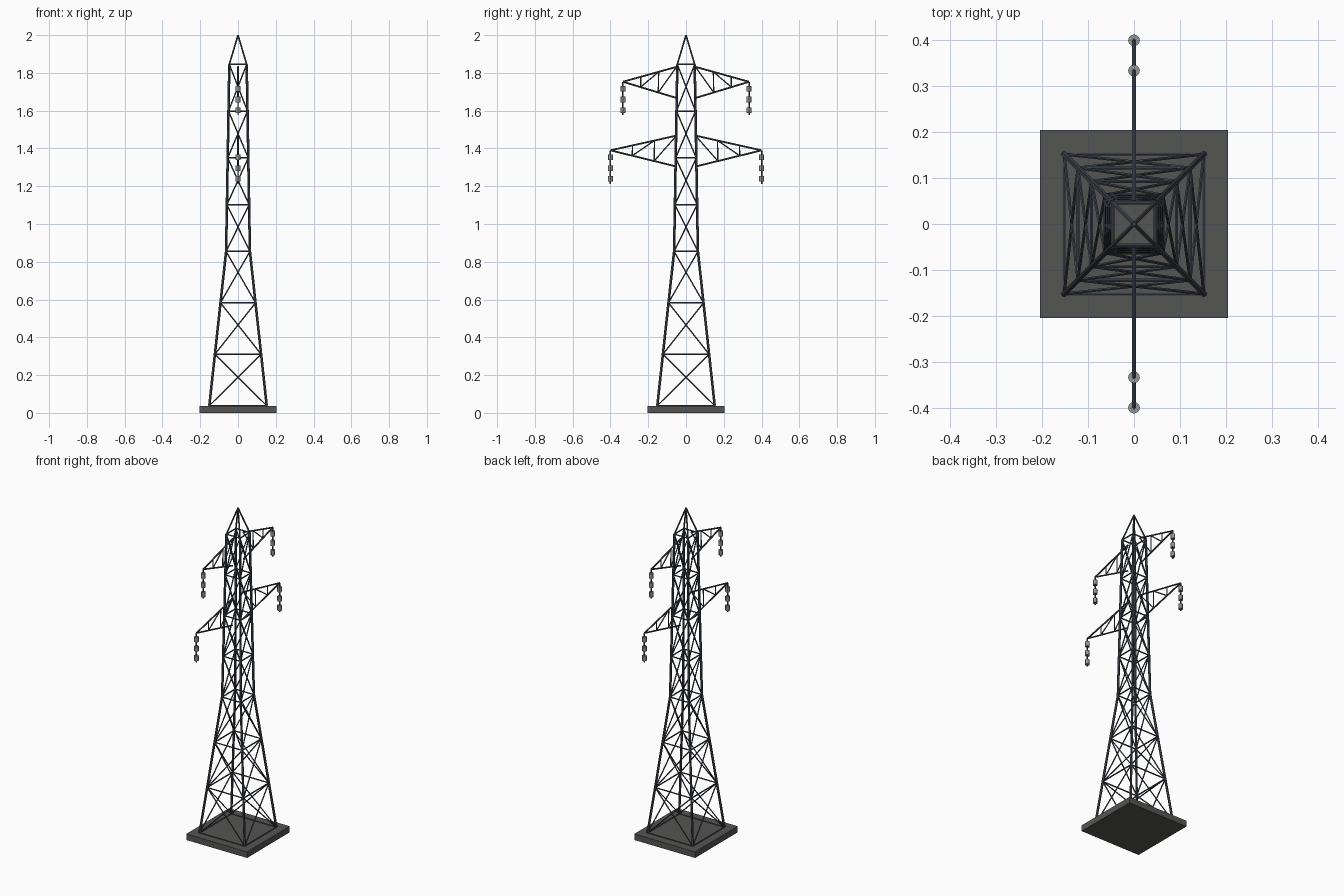
import bpy, bmesh
from mathutils import Vector, Matrix

if "Cube" in bpy.data.objects:
    bpy.data.objects.remove(bpy.data.objects["Cube"])


def material(name, rgb):
    m = bpy.data.materials.new(name)
    m.diffuse_color = (*rgb, 1)
    m.use_nodes = True
    m.node_tree.nodes["Principled BSDF"].inputs["Base Color"].default_value = m.diffuse_color
    return m


STEEL = material("dark_steel", (0.055, 0.065, 0.08))
CONCRETE = material("dark_concrete", (0.09, 0.09, 0.088))
CERAMIC = material("grey_ceramic", (0.3, 0.3, 0.28))


def bar(bm, a, b, r, sides=6):
    """Straight prism running from a to b."""
    a, b = Vector(a), Vector(b)
    d = b - a
    rot = d.to_track_quat('Z', 'Y').to_matrix().to_4x4()
    bmesh.ops.create_cone(bm, cap_ends=True, segments=sides, radius1=r, radius2=r,
                          depth=d.length, matrix=Matrix.Translation((a + b) / 2) @ rot)


def finish(bm, name, mat):
    me = bpy.data.meshes.new(name)
    bm.to_mesh(me)
    bm.free()
    me.materials.append(mat)
    ob = bpy.data.objects.new(name, me)
    bpy.context.collection.objects.link(ob)
    return ob


# Tower outline: (height, half width) at every horizontal ring
BASE, WAIST, TOP = (0.038, 0.152), (0.855, 0.063), (1.845, 0.046)


def between(p, q, t):
    return tuple(u + (v - u) * t for u, v in zip(p, q))


LEVELS = [between(BASE, WAIST, i / 3) for i in range(3)]
LEVELS += [between(WAIST, TOP, i / 4) for i in range(5)]
APEX = (0, 0, 2.0)


def corners(level):
    z, w = level
    return [(sx * w, sy * w, z) for sx, sy in ((1, 1), (-1, 1), (-1, -1), (1, -1))]


# Foundation slab
bm = bmesh.new()
bmesh.ops.create_cube(bm, size=1, matrix=Matrix.Translation((0, 0, 0.0185))
                      @ Matrix.Diagonal((0.41, 0.41, 0.037, 1)))
finish(bm, "foundation_slab", CONCRETE)

# Four legs, bent at the waist, and the peak above them
bm = bmesh.new()
for lo, hi in ((BASE, WAIST), (WAIST, TOP)):
    for a, b in zip(corners(lo), corners(hi)):
        bar(bm, a, b, 0.007)
finish(bm, "tower_legs", STEEL)

bm = bmesh.new()
for c in corners(TOP):
    bar(bm, c, APEX, 0.0045)
finish(bm, "tower_peak", STEEL)

# Horizontal rings
bm = bmesh.new()
for level in LEVELS:
    c = corners(level)
    for i in range(4):
        bar(bm, c[i], c[(i + 1) % 4], 0.0042)
finish(bm, "horizontal_rings", STEEL)

# Crossed braces on all four faces of every panel
bm = bmesh.new()
for lo, hi in zip(LEVELS, LEVELS[1:]):
    a, b = corners(lo), corners(hi)
    for i in range(4):
        j = (i + 1) % 4
        bar(bm, a[i], b[j], 0.0036)
        bar(bm, a[j], b[i], 0.0036)
finish(bm, "cross_braces", STEEL)


def cross_arm(name, side, reach, tip_z, top_z, low_z):
    """Flat triangular truss in the x = 0 plane."""
    bm = bmesh.new()
    tip = Vector((0, side * reach, tip_z))
    top = Vector((0, side * 0.05, top_z))
    low = Vector((0, side * 0.053, low_z))
    bar(bm, top, tip, 0.0048)
    bar(bm, low, tip, 0.0048)
    for i in (1, 2):
        bar(bm, top.lerp(tip, i / 3), low.lerp(tip, i / 3), 0.0034)
        bar(bm, top.lerp(tip, (i - 1) / 3), low.lerp(tip, i / 3), 0.0034)
    finish(bm, name, STEEL)


def insulator(name, y, z):
    """Hanging rod carrying three ceramic drums."""
    bm = bmesh.new()
    bar(bm, (0, y, z), (0, y, z - 0.177), 0.004)
    finish(bm, name + "_rod", STEEL)
    bm = bmesh.new()
    for drop in (0.037, 0.094, 0.151):
        bar(bm, (0, y, z - drop - 0.015), (0, y, z - drop + 0.015), 0.0128, 12)
    ob = finish(bm, name + "_drums", CERAMIC)
    for o in bpy.context.selected_objects:
        o.select_set(False)
    ob.select_set(True)
    bpy.context.view_layer.objects.active = ob
    bpy.ops.object.shade_smooth_by_angle()


# Two pairs of arms with their insulators
for label, dims in (("upper", (0.334, 1.753, 1.832, 1.668)),
                    ("lower", (0.4, 1.39, 1.468, 1.305))):
    for side, s in (("front", -1), ("back", 1)):
        cross_arm(f"{label}_{side}_arm", s, *dims)
        insulator(f"{label}_{side}_insulator", s * dims[0], dims[1])
